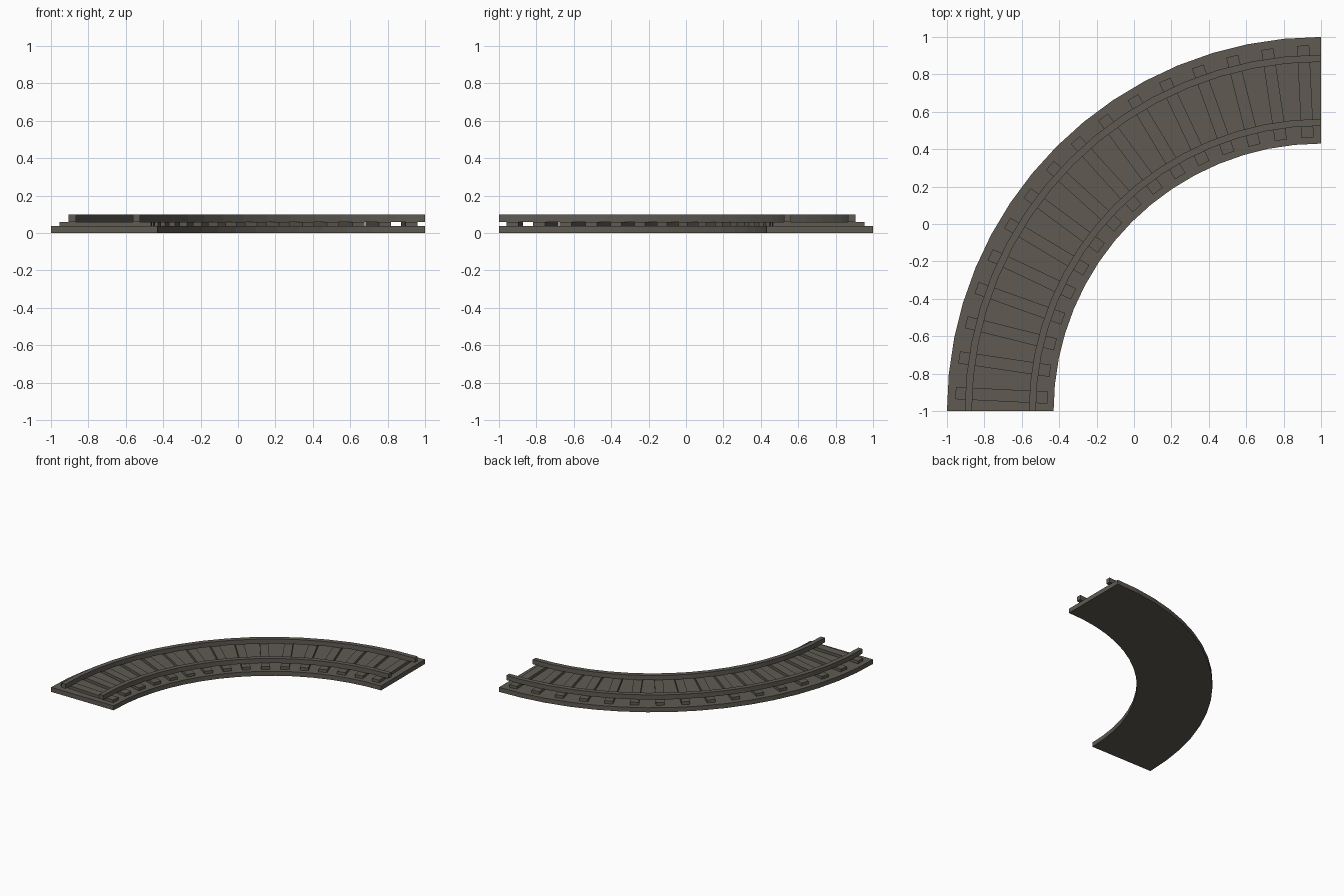
import bpy, bmesh, math
from mathutils import Matrix

if "Cube" in bpy.data.objects:
    bpy.data.objects.remove(bpy.data.objects["Cube"])

CENTRE = (1.0, -1.0)   # centre of the quarter turn
SEGMENTS = 16
SLEEPERS = 16

stone = bpy.data.materials.new("dark warm grey")
stone.diffuse_color = (0.115, 0.105, 0.086, 1)
stone.use_nodes = True
stone.node_tree.nodes["Principled BSDF"].inputs["Base Color"].default_value = stone.diffuse_color


def finish(name, bm):
    bmesh.ops.recalc_face_normals(bm, faces=bm.faces)
    mesh = bpy.data.meshes.new(name)
    bm.to_mesh(mesh)
    bm.free()
    mesh.materials.append(stone)
    obj = bpy.data.objects.new(name, mesh)
    bpy.context.collection.objects.link(obj)
    return obj


def arc_bar(name, r0, r1, z0, z1):
    """Rectangular section swept round the quarter circle."""
    bm = bmesh.new()
    rings = []
    for i in range(SEGMENTS + 1):
        a = math.pi / 2 + i / SEGMENTS * math.pi / 2
        c, s = math.cos(a), math.sin(a)
        rings.append([bm.verts.new((CENTRE[0] + r * c, CENTRE[1] + r * s, z))
                      for r, z in ((r0, z0), (r1, z0), (r1, z1), (r0, z1))])
    for a, b in zip(rings, rings[1:]):
        for k in range(4):
            n = (k + 1) % 4
            bm.faces.new((a[k], a[n], b[n], b[k]))
    bm.faces.new(rings[0])
    bm.faces.new(rings[-1])
    return finish(name, bm)


# Track bed and the two rails
arc_bar("track_bed", 1.43, 2.0, 0.0, 0.037)
arc_bar("inner_rail", 1.525, 1.562, 0.06, 0.098)
arc_bar("outer_rail", 1.867, 1.905, 0.06, 0.098)

# Sleepers, evenly spaced and pointing at the centre of the turn
for i in range(SLEEPERS):
    angle = math.pi / 2 + (i + 0.5) / SLEEPERS * math.pi / 2
    bm = bmesh.new()
    bmesh.ops.create_cube(bm, size=1, matrix=(
        Matrix.Translation((*CENTRE, 0)) @ Matrix.Rotation(angle, 4, 'Z')
        @ Matrix.Translation((1.71, 0, 0.0485))
        @ Matrix.Diagonal((0.492, 0.065, 0.023, 1))))
    finish(f"sleeper_{i + 1}", bm)
